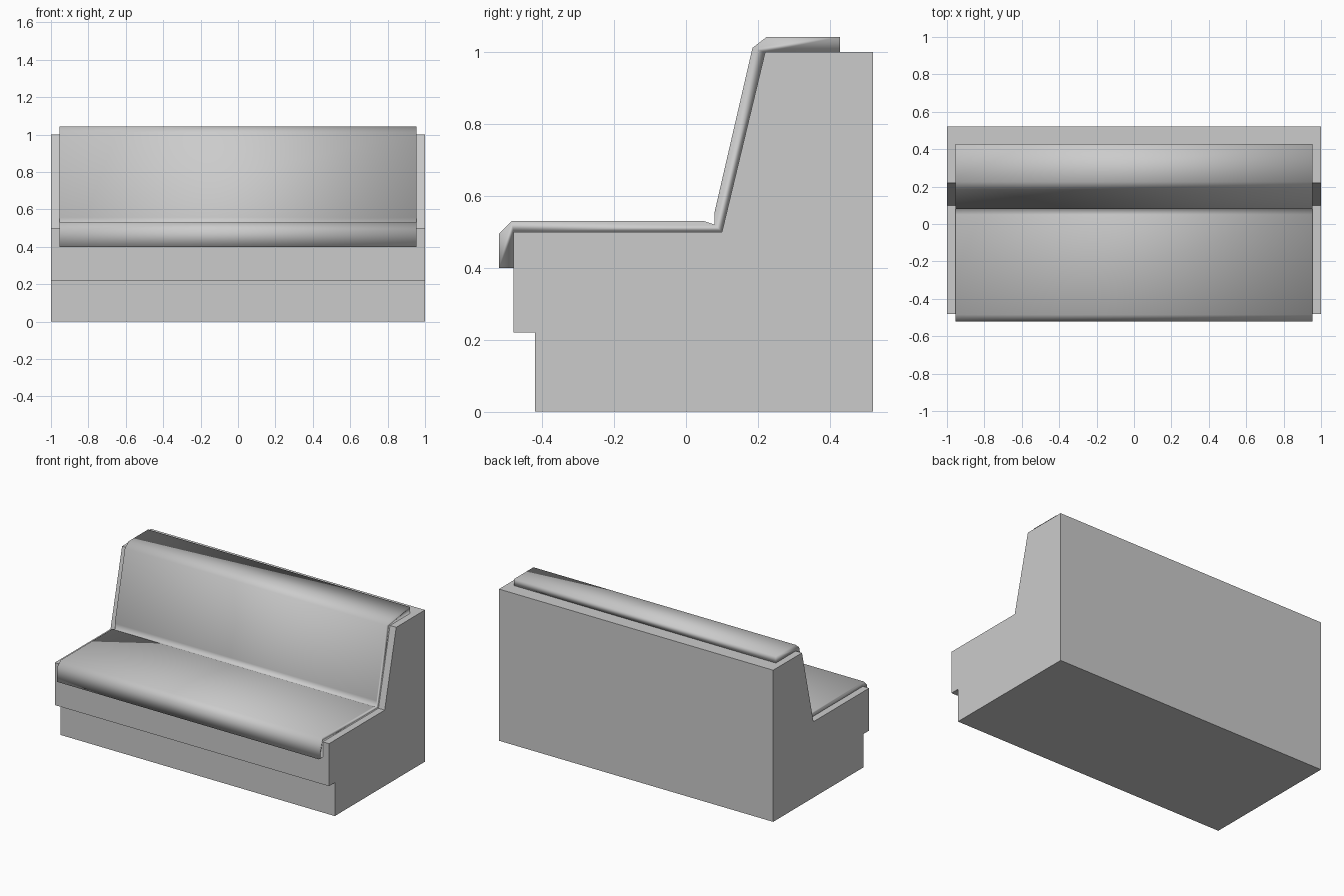
import bpy
import bmesh

cube = bpy.data.objects.get("Cube")
if cube:
    bpy.data.objects.remove(cube, do_unlink=True)


def make_material(name, color):
    mat = bpy.data.materials.new(name)
    mat.use_nodes = True
    mat.diffuse_color = color
    mat.node_tree.nodes["Principled BSDF"].inputs["Base Color"].default_value = color
    return mat


def extrude_profile(name, profile, half_width, mat, smooth):
    """Sweep a side profile of (y, z) points across the width."""
    bm = bmesh.new()
    face = bm.faces.new([bm.verts.new((-half_width, y, z)) for y, z in profile])
    swept = bmesh.ops.extrude_face_region(bm, geom=[face], use_keep_orig=True)
    verts = [g for g in swept["geom"] if isinstance(g, bmesh.types.BMVert)]
    bmesh.ops.translate(bm, verts=verts, vec=(2 * half_width, 0, 0))
    bmesh.ops.recalc_face_normals(bm, faces=bm.faces)
    for f in bm.faces:
        f.smooth = smooth
    mesh = bpy.data.meshes.new(name)
    bm.to_mesh(mesh)
    bm.free()
    mesh.materials.append(mat)
    obj = bpy.data.objects.new(name, mesh)
    bpy.context.collection.objects.link(obj)
    return obj


grey = make_material("light grey", (0.6, 0.6, 0.6, 1))

# Solid bench body with a recessed kick base and sloping back
seat_line = [(0.22, 1.0), (0.10, 0.50), (-0.48, 0.50)]
body = [(-0.42, 0), (0.52, 0), (0.52, 1.0)] + seat_line + [(-0.48, 0.22), (-0.42, 0.22)]
extrude_profile("bench_body", body, 1.0, grey, False)

# One continuous pad over the front lip, seat, back and top
pad_outer = [
    (-0.48, 0.40), (-0.52, 0.40), (-0.52, 0.495), (-0.485, 0.53),
    (0.05, 0.53), (0.08, 0.52), (0.08, 0.557), (0.185, 1.012),
    (0.225, 1.043), (0.428, 1.043), (0.428, 1.0),
]
extrude_profile("bench_pad", pad_outer + seat_line, 0.955, grey, True)
